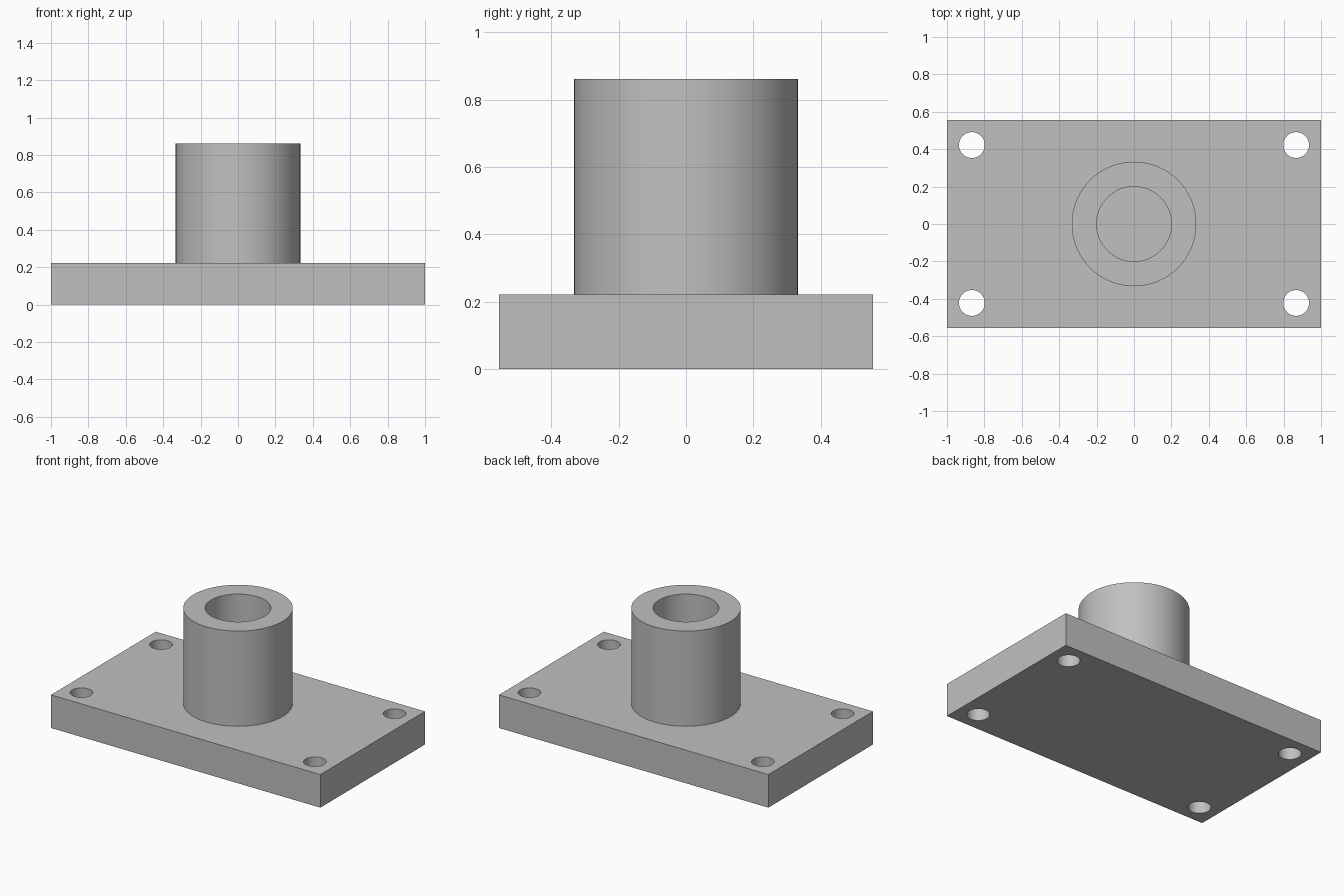
import bpy
import math

cube = bpy.data.objects.get("Cube")
if cube:
    bpy.data.objects.remove(cube, do_unlink=True)

LENGTH, DEPTH, THICK = 2.0, 1.11, 0.222
TOP = 0.861
BOSS_R, BORE_R = 0.333, 0.2
HOLE_R, HOLE_X, HOLE_Y = 0.069, 0.867, 0.422

metal = bpy.data.materials.new("grey metal")
metal.use_nodes = True
colour = (0.53, 0.53, 0.53, 1)
metal.diffuse_color = colour
metal.node_tree.nodes["Principled BSDF"].inputs["Base Color"].default_value = colour


def cylinder(name, radius, bottom, top, x=0, y=0):
    bpy.ops.mesh.primitive_cylinder_add(
        vertices=64, radius=radius, depth=top - bottom,
        location=(x, y, (top + bottom) / 2))
    obj = bpy.context.object
    obj.name = name
    obj.data.materials.append(metal)
    return obj


def combine(target, tool, operation):
    """Apply a boolean and discard the tool."""
    mod = target.modifiers.new(operation.title(), "BOOLEAN")
    mod.operation = operation
    mod.solver = "EXACT"
    mod.object = tool
    bpy.context.view_layer.objects.active = target
    bpy.ops.object.modifier_apply(modifier=mod.name)
    bpy.data.objects.remove(tool, do_unlink=True)


# Rectangular base plate
bpy.ops.mesh.primitive_cube_add(size=1, location=(0, 0, THICK / 2))
flange = bpy.context.object
flange.name = "mounting_flange"
flange.scale = (LENGTH, DEPTH, THICK)
bpy.ops.object.transform_apply(location=False, rotation=False, scale=True)
flange.data.materials.append(metal)

# Hollow boss, closed at the plate's upper face
combine(flange, cylinder("boss", BOSS_R, THICK / 2, TOP), "UNION")
combine(flange, cylinder("bore", BORE_R, THICK, TOP + 0.1), "DIFFERENCE")

# Bolt holes through the four corners
for sx in (-1, 1):
    for sy in (-1, 1):
        hole = cylinder("bolt_hole", HOLE_R, -0.1, THICK + 0.1, sx * HOLE_X, sy * HOLE_Y)
        combine(flange, hole, "DIFFERENCE")

# Smooth round walls with crisp rims
bpy.ops.object.select_all(action="DESELECT")
flange.select_set(True)
bpy.context.view_layer.objects.active = flange
bpy.ops.object.shade_smooth_by_angle(angle=math.radians(30))
